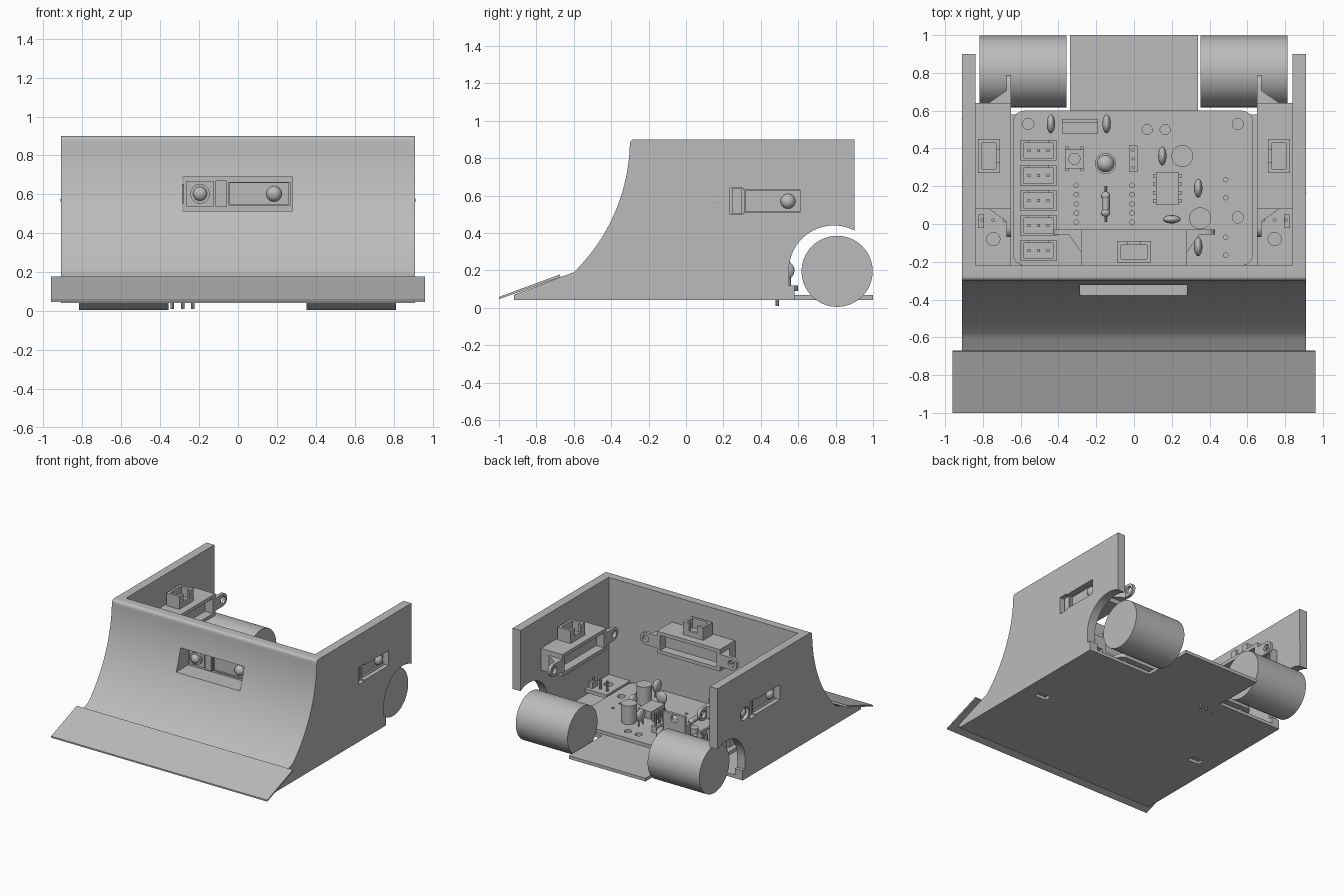
import bpy, bmesh, math
from mathutils import Matrix, Vector

if "Cube" in bpy.data.objects:
    bpy.data.objects.remove(bpy.data.objects["Cube"])

grey = bpy.data.materials.new("plain grey")
grey.use_nodes = True
grey.diffuse_color = (0.5, 0.5, 0.5, 1)
grey.node_tree.nodes["Principled BSDF"].inputs["Base Color"].default_value = (0.5, 0.5, 0.5, 1)
parts = []


def finish(name, bm):
    bmesh.ops.recalc_face_normals(bm, faces=bm.faces)
    me = bpy.data.meshes.new(name)
    bm.to_mesh(me)
    bm.free()
    me.materials.append(grey)
    ob = bpy.data.objects.new(name, me)
    bpy.context.scene.collection.objects.link(ob)
    parts.append(ob)
    return ob


def box(name, x, y, z):
    """Box from (low, high) pairs."""
    bm = bmesh.new()
    bmesh.ops.create_cube(bm, size=1)
    for v in bm.verts:
        v.co = [(p[0] + p[1]) / 2 + c * (p[1] - p[0]) for p, c in zip((x, y, z), v.co)]
    return finish(name, bm)


def rod(name, centre, r, length, axis="Z", sides=32):
    bm = bmesh.new()
    bmesh.ops.create_cone(bm, cap_ends=True, segments=sides, radius1=r, radius2=r, depth=length)
    if axis != "Z":
        bm.transform(Matrix.Rotation(math.pi / 2, 4, "Y" if axis == "X" else "X"))
    bm.transform(Matrix.Translation(centre))
    return finish(name, bm)


def ball(name, centre, size):
    bm = bmesh.new()
    bmesh.ops.create_uvsphere(bm, u_segments=24, v_segments=12, radius=1)
    bm.transform(Matrix.Translation(centre) @ Matrix.Diagonal((*size, 1)))
    return finish(name, bm)


def prism(name, points, base, step):
    """Extrude a closed outline; base maps each 2D point to 3D."""
    bm = bmesh.new()
    face = bm.faces.new([bm.verts.new(base(*p)) for p in points])
    ext = bmesh.ops.extrude_face_region(bm, geom=[face])
    bmesh.ops.translate(bm, vec=step, verts=[g for g in ext["geom"] if isinstance(g, bmesh.types.BMVert)])
    return finish(name, bm)


def cut(ob, *cutters):
    for c in cutters:
        mod = ob.modifiers.new("cut", "BOOLEAN")
        mod.operation, mod.object, mod.solver = "DIFFERENCE", c, "EXACT"
        bpy.context.view_layer.objects.active = ob
        bpy.ops.object.modifier_apply(modifier=mod.name)
        parts.remove(c)
        bpy.data.objects.remove(c)
    return ob


def arc(cy, cz, r, a, b, n):
    angles = [math.radians(a + (b - a) * i / n) for i in range(n + 1)]
    return [(cy + r * math.cos(t), cz + r * math.sin(t)) for t in angles]


# Chassis: side profile with curved front and wheel arch, hollowed out
outline = [(-0.92, 0.042), (-0.92, 0.07)]
outline += arc(-1.29, 0.9, 0.99, -45.8, -2, 28)
outline += arc(-0.277, 0.877, 0.023, 170, 90, 6)
outline += [(0.9, 0.9)] + arc(0.79, 0.2, 0.24, 62.7, 180, 28)
outline += [(0.55, 0.12), (0.58, 0.12), (0.58, 0.042)]
chassis = prism("chassis", outline, lambda y, z: (-0.91, y, z), (1.82, 0, 0))
cut(chassis,
    box("cavity", (-0.84, 0.84), (-0.22, 2), (0.068, 2)),
    box("front_pocket", (-0.285, 0.28), (-0.7, -0.2), (0.515, 0.69)))
for s in (1, -1):
    mid = 0.36
    side = lambda lo, hi: tuple(sorted((mid + s * lo, mid + s * hi)))
    wall = (s * 0.88 - 0.08, s * 0.88 + 0.08)
    cut(chassis,
        rod("lens_hole", (s * 0.88, mid - s * 0.195, 0.57), 0.052, 0.16, "X"),
        box("slot", wall, side(-0.125, -0.055), (0.5, 0.64)),
        box("window", wall, side(-0.06, 0.25), (0.51, 0.63)),
        box("floor_slot", (s * 0.735 - 0.05, s * 0.735 + 0.05), (-0.2, -0.14), (0, 0.1)))

box("floor_tongue", (-0.34, 0.34), (0.57, 1), (0.042, 0.068))
prism("front_blade", [(-1, 0.046), (-1, 0.058), (-0.675, 0.178), (-0.67, 0.165)],
      lambda y, z: (-0.96, y, z), (1.92, 0, 0))

# Wheels
for side_name, x in (("left", 0.583), ("right", -0.588)):
    rod(side_name + "_wheel", (x, 0.808, 0.195), 0.19, 0.46, "X", 64)


def sensor(name, place):
    """Distance sensor facing -y, its back at y = 0."""
    start = len(parts)
    body = box(name + "_body", (-0.28, 0.28), (-0.195, 0), (-0.088, 0.088))
    cut(body, box("hollow", (-0.25, 0.25), (-0.07, 0.1), (-0.06, 0.06)))
    box(name + "_lens_housing", (-0.265, -0.125), (-0.215, -0.19), (-0.065, 0.065))
    box(name + "_bridge", (-0.115, -0.06), (-0.225, -0.19), (-0.068, 0.068))
    frame = box(name + "_window", (-0.05, 0.27), (-0.225, -0.19), (-0.06, 0.06))
    cut(frame, box("inset", (-0.04, 0.26), (-0.3, -0.21), (-0.055, 0.055)))
    rod(name + "_lens_ring", (-0.195, -0.218, 0), 0.05, 0.03, "Y")
    ball(name + "_big_lens", (-0.195, -0.232, 0), (0.036, 0.03, 0.036))
    ball(name + "_small_lens", (0.185, -0.212, 0), (0.04, 0.035, 0.04))
    for s in (1, -1):
        ear = [(0.27, -0.05)] + arc(0.38, 0, 0.05, -90, 90, 16) + [(0.27, 0.05)]
        tab = prism(name + "_ear", ear, lambda x, z: (s * x, -0.025, z), (0, 0.025, 0))
        cut(tab, rod("hole", (s * 0.38, -0.01, 0), 0.028, 0.1, "Y"))
        prism(name + "_gusset", [(0.28, -0.12), (0.28, -0.02), (0.35, -0.02)],
              lambda x, y: (s * x, y, -0.05), (0, 0, 0.1))
    plug = box(name + "_socket", (-0.09, 0.09), (-0.175, -0.06), (0.085, 0.19))
    cut(plug, box("hollow", (-0.07, 0.07), (-0.155, -0.08), (0.11, 0.3)),
        box("notch", (-0.035, 0.035), (-0.1, 0), (0.13, 0.3)))
    for ob in parts[start:]:
        ob.data.transform(place)


sensor("front_sensor", Matrix.Translation((0, -0.03, 0.603)))
for side_name, s in (("left", 1), ("right", -1)):
    sensor(side_name + "_sensor",
           Matrix.Translation((s * 0.65, 0.36, 0.57)) @ Matrix.Rotation(s * math.pi / 2, 4, "Z"))
    # Floor sensor board
    x = s * 0.745
    board = box(side_name + "_floor_board", (x - 0.095, x + 0.095), (-0.22, 0.08), (0.09, 0.12))
    cut(board, rod("hole", (x, -0.08, 0.1), 0.035, 0.2))
    box(side_name + "_floor_chip", (x - 0.045, x + 0.045), (-0.19, -0.14), (0.06, 0.09))
    for i in (-1, 0, 1):
        rod(side_name + "_floor_pin", (x + i * 0.06, 0.02, 0.15), 0.01, 0.1, sides=8)
    box(side_name + "_pin_block", (x + s * 0.05, x + s * 0.08), (-0.02, 0.05), (0.12, 0.17))

# Circuit board with rounded corners and drilled holes
top = 0.12
corner = []
for cx, cy, a in ((0.57, 0.54, 0), (-0.58, 0.54, 90), (-0.58, -0.16, 180), (0.57, -0.16, 270)):
    corner += arc(cx, cy, 0.06, a, a + 90, 8)
board = prism("circuit_board", corner, lambda x, y: (x, y, 0.09), (0, 0, top - 0.09))
drills = [(-0.56, 0.53, 0.03), (0.55, 0.53, 0.03), (0.55, 0.035, 0.03), (0.07, 0.5, 0.027), (0.165, 0.5, 0.027)]
drills += [(x, 0.205 - 0.049 * i, 0.012) for x in (-0.305, -0.01) for i in range(5)]
drills += [(0.485, y, 0.012) for y in (0.235, 0.14, -0.07, -0.165)]
for x, y, r in drills:
    cut(board, rod("drill", (x, y, 0.1), r, 0.08, sides=20))

# Row of three-pin sockets
for i in range(5):
    y = 0.39 - 0.1325 * i
    socket = box("pin_socket", (-0.6, -0.41), (y - 0.055, y + 0.055), (top, top + 0.12))
    cut(socket, box("hollow", (-0.585, -0.425), (y - 0.04, y + 0.04), (top + 0.02, 1)),
        box("notch", (-0.555, -0.455), (y, y + 0.2), (top + 0.05, 1)))
    for k in (-1, 0, 1):
        box("socket_pin", (-0.513 + k * 0.05, -0.497 + k * 0.05), (y - 0.008, y + 0.008), (top, top + 0.1))

# Voltage regulator with metal tab and legs
box("regulator_body", (-0.38, -0.19), (0.48, 0.535), (top + 0.05, top + 0.2))
tab = box("regulator_tab", (-0.38, -0.19), (0.535, 0.557), (top + 0.05, top + 0.28))
cut(tab, rod("hole", (-0.285, 0.54, top + 0.24), 0.03, 0.1, "Y"))
for k in (-1, 0, 1):
    rod("regulator_leg", (-0.285 + k * 0.052, 0.487, 0.1), 0.009, 0.18, sides=8)

# Ceramic discs
for x, y, across in ((-0.44, 0.53, 0), (-0.145, 0.53, 0), (0.15, 0.36, 0),
                     (0.34, 0.19, 0), (0.34, -0.12, 0), (0.2, 0.025, 1)):
    size = (0.047, 0.022, 0.05) if across else (0.022, 0.05, 0.05)
    ball("disc_capacitor", (x, y, top + 0.08), size)
    for k in (-1, 1):
        off = Vector((k * 0.025, 0, 0)) if across else Vector((0, k * 0.025, 0))
        rod("capacitor_leg", Vector((x, y, top + 0.03)) + off, 0.006, 0.07, sides=8)

# Can capacitors
for x, y in ((0.255, 0.36), (0.35, 0.03)):
    rod("can_capacitor", (x, y, top + 0.085), 0.058, 0.13)
    rod("can_base", (x, y, top + 0.015), 0.054, 0.03)

# Push button
box("button_case", (-0.365, -0.265), (0.295, 0.395), (top, top + 0.06))
rod("button_cap", (-0.315, 0.345, top + 0.07), 0.032, 0.06)
for sx in (-1, 1):
    for sy in (-1, 1):
        rod("button_foot", (-0.315 + sx * 0.04, 0.345 + sy * 0.055, top + 0.02), 0.012, 0.05, sides=8)

# Lamp
rod("lamp_rim", (-0.15, 0.32, top + 0.015), 0.056, 0.03)
rod("lamp_body", (-0.15, 0.32, top + 0.06), 0.046, 0.08)
ball("lamp_dome", (-0.15, 0.32, top + 0.1), (0.046, 0.046, 0.046))

# Pin header
box("pin_header", (-0.027, 0.018), (0.275, 0.415), (top, top + 0.05))
for k in (-1, 0, 1):
    rod("header_pin", (-0.005, 0.345 + k * 0.047, top + 0.09), 0.009, 0.12, sides=8)

# Resistor
rod("resistor_body", (-0.15, 0.105, top + 0.03), 0.019, 0.09, "Y", 16)
for k in (-1, 1):
    ball("resistor_end", (-0.15, 0.105 + k * 0.045, top + 0.03), (0.024, 0.022, 0.024))
    rod("resistor_wire", (-0.15, 0.105 + k * 0.075, top + 0.03), 0.006, 0.04, "Y", 8)

# Eight-legged chip
box("chip", (0.117, 0.235), (0.1, 0.275), (top + 0.02, top + 0.08))
for s in (-1, 1):
    for i in range(4):
        x, y = 0.176 + s * 0.067, 0.122 + i * 0.044
        box("chip_leg", (x - 0.008, x + 0.008), (y - 0.01, y + 0.01), (top, top + 0.05))

# Smooth curved surfaces, keep hard edges
bpy.ops.object.select_all(action="DESELECT")
for ob in parts:
    ob.select_set(True)
bpy.context.view_layer.objects.active = parts[0]
bpy.ops.object.shade_smooth_by_angle(angle=math.radians(30))
